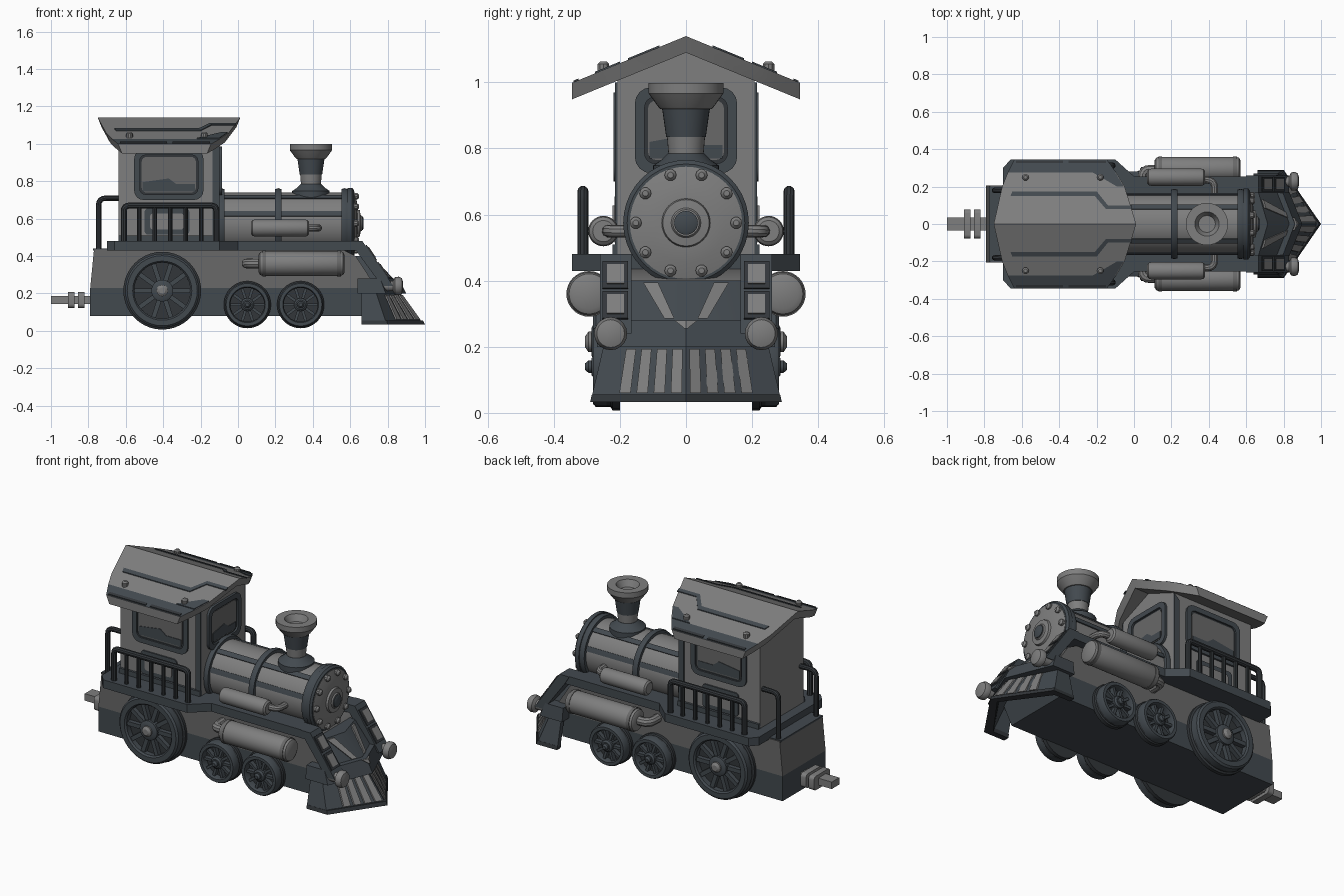
import bpy, bmesh, math
from mathutils import Vector

if "Cube" in bpy.data.objects:
    bpy.data.objects.remove(bpy.data.objects["Cube"], do_unlink=True)


def material(name, r, g, b):
    m = bpy.data.materials.new(name)
    m.use_nodes = True
    m.diffuse_color = (r, g, b, 1)
    m.node_tree.nodes["Principled BSDF"].inputs["Base Color"].default_value = (r, g, b, 1)
    return m


LIGHT = material("light grey", 0.21, 0.21, 0.21)
MID = material("mid grey", 0.14, 0.14, 0.14)
SLATE = material("slate", 0.055, 0.067, 0.078)
DARK = material("dark iron", 0.032, 0.037, 0.042)
made = []


def loft(name, sections, mat, closed=False):
    """Join equal point loops into a skin; cap the ends unless it is a closed ring."""
    me = bpy.data.meshes.new(name)
    bm = bmesh.new()
    rows = [[bm.verts.new(p) for p in s] for s in sections]
    pairs = list(zip(rows, rows[1:] + rows[:1])) if closed else list(zip(rows, rows[1:]))
    for a, b in pairs:
        for i in range(len(a)):
            j = (i + 1) % len(a)
            bm.faces.new((a[i], a[j], b[j], b[i]))
    if not closed:
        bm.faces.new(rows[0])
        bm.faces.new(rows[-1])
    bmesh.ops.recalc_face_normals(bm, faces=bm.faces)
    bm.to_mesh(me)
    bm.free()
    me.materials.append(mat)
    ob = bpy.data.objects.new(name, me)
    bpy.context.collection.objects.link(ob)
    made.append(ob)
    return ob


def place(p, a, axis):
    return {"x": (a, p[0], p[1]), "y": (p[0], a, p[1]), "z": (p[0], p[1], a)}[axis]


def prism(name, pts, a0, a1, axis, mat):
    return loft(name, [[place(p, a, axis) for p in pts] for a in (a0, a1)], mat)


def box(name, x0, x1, y0, y1, z0, z1, mat):
    return prism(name, [(x0, y0), (x1, y0), (x1, y1), (x0, y1)], z0, z1, "z", mat)


def turn(name, prof, loc, axis, mat, n=32, flip=1):
    """Revolve (radius, offset) pairs around an axis through loc."""
    secs = []
    for r, h in prof:
        ring = [(r * math.cos(math.tau * i / n), r * math.sin(math.tau * i / n)) for i in range(n)]
        secs.append([Vector(loc) + Vector(place(p, h * flip, axis)) for p in ring])
    return loft(name, secs, mat)


def tube(name, pts, r, mat, bend=0.04):
    """Round pipe through points, with rounded corners."""
    pts = [Vector(p) for p in pts]
    path = [pts[0]]
    for a, b, c in zip(pts, pts[1:], pts[2:]):
        p, q = b + (a - b).normalized() * bend, b + (c - b).normalized() * bend
        path += [p * (1 - t) ** 2 + b * 2 * t * (1 - t) + q * t * t for t in (0, 0.25, 0.5, 0.75, 1)]
    path.append(pts[-1])
    secs, u = [], None
    for i, p in enumerate(path):
        d = (path[min(i + 1, len(path) - 1)] - path[max(i - 1, 0)]).normalized()
        u = (d.orthogonal() if u is None else u - d * u.dot(d)).normalized()
        v = d.cross(u)
        secs.append([p + (u * math.cos(math.tau * k / 10) + v * math.sin(math.tau * k / 10)) * r for k in range(10)])
    return loft(name, secs, mat)


def rounded(cx, cz, w, h, r):
    out = []
    for k, (sx, sz) in enumerate(((1, 1), (-1, 1), (-1, -1), (1, -1))):
        for i in range(5):
            a = math.pi / 2 * (k + i / 4)
            out.append((cx + sx * (w / 2 - r) + r * math.cos(a), cz + sz * (h / 2 - r) + r * math.sin(a)))
    return out


def window(name, cx, cz, w, h, a, out, axis):
    """Raised frame, dark seal, pane and a darker reflection on the wall at offset a."""
    o, i = rounded(cx, cz, w, h, 0.05), rounded(cx, cz, w - 0.06, h - 0.06, 0.03)
    loops = [(o, a - out), (o, a + out * 1.4), (i, a + out * 1.4), (i, a - out)]
    loft(name + "_frame", [[place(p, d, axis) for p in pts] for pts, d in loops], SLATE, closed=True)
    prism(name + "_seal", i, a - out, a + out * 0.3, axis, DARK)
    prism(name + "_pane", rounded(cx, cz, w - 0.08, h - 0.08, 0.025), a - out, a + out * 0.6, axis, MID)
    l, r, b = cx - w / 2 + 0.045, cx + w / 2 - 0.045, cz - h / 2 + 0.045
    prism(name + "_reflection", [(l, b), (r, b), (r, b + 0.04), (cx + 0.04, b + 0.04), (cx, b + 0.07), (l, b + 0.05)],
          a, a + out, axis, SLATE)


# Chassis
prism("lower_chassis", [(-0.79, 0.08), (0.68, 0.08), (0.76, 0.23), (-0.79, 0.23)], -0.205, 0.205, "y", SLATE)
prism("upper_chassis", [(-0.79, 0.23), (0.74, 0.23), (0.63, 0.4), (0.56, 0.435), (-0.77, 0.435)], -0.205, 0.205, "y", MID)
box("rear_deck", -0.775, -0.6, -0.2, 0.2, 0.43, 0.44, SLATE)
edge = [(-0.7, 0.3), (-0.66, 0.345), (-0.1, 0.345), (0.0, 0.255), (0.66, 0.255), (0.66, 0.165), (0.56, 0.165)]
prism("running_board", edge + [(x, -y) for x, y in reversed(edge)], 0.43, 0.48, "z", SLATE)

# Boiler, bands and lengthwise strips
BZ = 0.575
turn("boiler", [(0.165, -0.12), (0.165, 0.6)], (0, 0, BZ), "x", LIGHT, 40)
for x in (-0.09, 0.215, 0.57):
    turn("boiler_band", [(0.16, -0.017), (0.183, -0.017), (0.188, 0), (0.183, 0.017), (0.16, 0.017)], (x, 0, BZ), "x", SLATE, 40)
for deg in (18, 57, 123, 162):
    arc = [(r * math.cos(math.radians(deg + d)), BZ + r * math.sin(math.radians(deg + d)))
           for r, ds in ((0.162, (-5, 0, 5)), (0.171, (5, 0, -5))) for d in ds]
    prism("boiler_strip", arc, -0.1, 0.57, "x", SLATE)
turn("smokebox_ring", [(0.16, 0.585), (0.19, 0.585), (0.19, 0.61), (0.178, 0.62)], (0, 0, BZ), "x", SLATE, 40)
turn("smokebox_door", [(0.17, 0.61), (0.17, 0.622), (0.12, 0.635), (0.075, 0.64)], (0, 0, BZ), "x", LIGHT, 40)
turn("door_boss", [(0.075, 0.635), (0.07, 0.652), (0.045, 0.655), (0.04, 0.662)], (0, 0, BZ), "x", LIGHT)
turn("door_knob", [(0.036, 0.65), (0.036, 0.667), (0.025, 0.672)], (0, 0, BZ), "x", SLATE)
for i in range(10):
    a = math.tau * i / 10
    turn("door_bolt", [(0.018, 0.61), (0.018, 0.638), (0.009, 0.648)], (0, 0.152 * math.cos(a), BZ + 0.152 * math.sin(a)), "x", LIGHT, 10)

# Chimney
C = (0.39, 0, 0)
turn("chimney_base", [(0.1, 0.71), (0.1, 0.748), (0.075, 0.765), (0.055, 0.785)], C, "z", SLATE)
turn("chimney_neck", [(0.052, 0.77), (0.058, 0.84)], C, "z", LIGHT)
turn("chimney_collar", [(0.06, 0.835), (0.073, 0.925)], C, "z", SLATE)
turn("chimney_cap", [(0.078, 0.92), (0.084, 0.926), (0.107, 0.958), (0.113, 0.966), (0.113, 0.998), (0.065, 0.998), (0.045, 0.96)], C, "z", LIGHT)

# Cab
gable = [(-0.208, 0.44), (0.208, 0.44), (0.208, 1.03), (0, 1.1), (-0.208, 1.03)]
prism("cab", gable, -0.64, -0.1, "x", LIGHT)
window("front_window", 0, 0.855, 0.31, 0.26, -0.1, 0.01, "x")
for s in (1, -1):
    window("side_window", -0.37, 0.835, 0.37, 0.27, s * 0.208, s * 0.008, "y")
    prism("cab_front_trim", [(-0.135, 0.48), (-0.1, 0.48), (-0.1, 1.0), (-0.135, 0.97)], s * 0.205, s * 0.215, "y", SLATE)
    prism("side_panel_frame", rounded(-0.38, 0.585, 0.24, 0.14, 0.02), s * 0.205, s * 0.216, "y", SLATE)
    prism("side_panel", rounded(-0.38, 0.585, 0.18, 0.085, 0.015), s * 0.21, s * 0.222, "y", LIGHT)
    box("cab_sill", -0.64, -0.1, s * 0.2, s * 0.222, 0.48, 0.51, SLATE)


# Roof, with slate on top of the eaves
def roof_z(y):
    return 1.14 - 0.41 * abs(y)


half = [(0, -0.75, 0.012), (0.2, -0.705, -0.05), (0.275, -0.675, -0.095), (0.345, -0.64, -0.145)]
secs = [(-y, a, b) for y, a, b in reversed(half[1:])] + half
roof = loft("roof", [[(a, y, roof_z(y)), (b, y, roof_z(y)), (b - 0.02, y, roof_z(y) - 0.05), (a + 0.02, y, roof_z(y) - 0.05)]
                     for y, a, b in secs], LIGHT)
roof.data.materials.append(SLATE)
for f in roof.data.polygons:
    f.material_index = int(abs(f.center.y) > 0.28 and f.normal.z > 0.5)
zig = [(-0.66, 0.15), (-0.21, 0.15), (-0.15, 0.08), (-0.01, 0.08), (-0.01, 0.1), (-0.14, 0.1), (-0.2, 0.175), (-0.65, 0.175)]
corner = [(-0.055, 0.2), (-0.09, 0.2), (-0.22, 0.275), (-0.1, 0.275)]
gutters = [[(x, 0.325), (x, 0.34), (x + w, 0.34), (x + w, 0.325)] for x, w in ((-0.63, 0.25), (-0.35, 0.2))]
for s in (1, -1):
    for shape, nm, mat in ((zig, "roof_stripe", SLATE), (corner, "roof_corner", SLATE),
                           (gutters[0], "roof_gutter", DARK), (gutters[1], "roof_gutter", DARK)):
        loft(nm, [[(x, s * y, roof_z(y) + d) for x, y in shape] for d in (-0.002, 0.005)], mat)
    for x in (-0.58, -0.18):
        turn("roof_bolt", [(0.018, -0.01), (0.018, 0.018), (0.01, 0.026)], (x, s * 0.25, roof_z(0.25)), "z", LIGHT, 10)

# Handrails
for s in (1, -1):
    y = s * 0.312
    tube("side_rail", [(-0.61, y, 0.46), (-0.61, y, 0.67), (-0.115, y, 0.67), (-0.115, y, 0.46)], 0.017, DARK, 0.03)
    for i in range(1, 6):
        x = -0.61 + 0.495 * i / 6
        tube("rail_post", [(x, y, 0.46), (x, y, 0.67)], 0.012, DARK)
    tube("rear_rail", [(-0.745, s * 0.18, 0.42), (-0.745, s * 0.18, 0.71), (-0.63, s * 0.18, 0.71)], 0.015, DARK)

# Side tanks and pipes
for s in (1, -1):
    for nm, x0, x1, y, z, r in (("upper_tank", 0.07, 0.38, 0.25, 0.55, 0.046), ("lower_tank", 0.11, 0.57, 0.293, 0.36, 0.066)):
        turn(nm, [(r * 0.7, x0), (r * 0.92, x0 + 0.008), (r, x0 + 0.022), (r, x1 - 0.022), (r * 0.92, x1 - 0.008), (r * 0.7, x1)],
             (0, s * y, z), "x", LIGHT)
    tube("upper_pipe", [(0.37, s * 0.235, 0.55), (0.43, s * 0.235, 0.55), (0.43, s * 0.14, 0.55)], 0.019, LIGHT)
    tube("lower_pipe", [(0.12, s * 0.29, 0.36), (0.045, s * 0.29, 0.36), (0.045, s * 0.19, 0.36)], 0.026, LIGHT)
    for x in (0.14, 0.54):
        turn("tank_band", [(0.06, -0.01), (0.069, -0.01), (0.069, 0.01), (0.06, 0.01)], (x, s * 0.293, 0.36), "x", MID)


# Wheels
def wheel(x, z, r, s, cap):
    loc = (x, 0, z)
    turn("wheel_disc", [(r, 0.2), (r, 0.222), (r * 0.95, 0.228), (r * 0.95, 0.24)], loc, "y", DARK, 40, s)
    rim = [(r * 0.95, 0.23), (r * 0.95, 0.272), (r * 0.9, 0.282), (r * 0.76, 0.282), (r * 0.72, 0.272), (r * 0.72, 0.23)]
    rings = [[(x + q * math.cos(math.tau * i / 40), s * h, z + q * math.sin(math.tau * i / 40)) for i in range(40)] for q, h in rim]
    loft("wheel_rim", rings, SLATE, closed=True)
    turn("wheel_hub", [(r * 0.28, 0.23), (r * 0.28, 0.278), (r * 0.2, 0.286)], loc, "y", SLATE, 24, s)
    turn("wheel_cap", [(r * 0.15, 0.28), (r * 0.15, 0.295), (r * 0.08, 0.305)], loc, "y", cap, 12, s)
    for i in range(10):
        a = math.tau * i / 10
        d, n = Vector((math.cos(a), math.sin(a))), Vector((-math.sin(a), math.cos(a))) * r * 0.06
        pts = [Vector((x, z)) + v for v in (d * r * 0.2 - n, d * r * 0.78 - n, d * r * 0.78 + n, d * r * 0.2 + n)]
        prism("wheel_spoke", pts, s * 0.23, s * 0.266, "y", SLATE)


for s in (1, -1):
    wheel(-0.405, 0.215, 0.208, s, LIGHT)
    wheel(0.05, 0.14, 0.126, s, SLATE)
    wheel(0.335, 0.14, 0.126, s, SLATE)


# Front end: wedge shapes that meet in a V, solid or as a bent blade
def wedge(name, low, high, mat, back=0.64, blade=0):
    secs = []
    for z, w, sd, t in (low, high):
        pts = [(back, -w), (sd, -w), (t, 0), (sd, w), (back, w)]
        if blade:
            v = w - blade
            pts += [(back, v), (sd - blade, v), (t - blade * 1.4, 0), (sd - blade, -v), (back, -v)]
        secs.append([(x, y, z) for x, y in pts])
    return loft(name, secs, mat)


wedge("nose", (0.27, 0.2, 0.76, 0.84), (0.4, 0.17, 0.665, 0.715), SLATE, 0.6)
wedge("buffer_beam", (0.2, 0.27, 0.79, 0.9), (0.28, 0.26, 0.76, 0.86), SLATE)
wedge("plough", (0.05, 0.285, 0.79, 0.98), (0.2, 0.25, 0.74, 0.87), SLATE, 0.66, 0.03)
wedge("plough_lip", (0.033, 0.29, 0.8, 1.0), (0.055, 0.285, 0.795, 0.99), DARK, 0.66, 0.035)


def strip(name, s, low, high, mat):
    """Thin plate on a V face; low and high are (z, y0, y1, tip x, backward rake)."""
    loft(name, [[(t - k * y + d, s * y, z) for y, d in ((y0, 0.002), (y1, 0.002), (y1, 0.011), (y0, 0.011))]
                for z, y0, y1, t, k in (low, high)], mat)


for s in (1, -1):
    for i in range(4):
        y = 0.012 + 0.052 * i
        strip("plough_slat", s, (0.06, y, y + 0.034, 0.973, 0.66), (0.193, y * 0.9, y * 0.9 + 0.03, 0.875, 0.52), LIGHT)
    strip("nose_stripe", s, (0.285, 0.035, 0.065, 0.826, 0.4), (0.395, 0.085, 0.13, 0.72, 0.3), LIGHT)
    strip("nose_point", s, (0.255, 0, 0.004, 0.873, 0.385), (0.28, 0, 0.035, 0.86, 0.385), LIGHT)
    # Sloped step boards with two light treads each
    prism("step_board", [(0.6, 0.48), (0.665, 0.48), (0.83, 0.24), (0.77, 0.24), (0.63, 0.43)], s * 0.165, s * 0.26, "y", SLATE)
    for t in (0.1, 0.48):
        for nm, g, h, d, mat in (("step_frame", 0, 0.34, 0.006, DARK), ("step_tread", 0.05, 0.29, 0.009, LIGHT)):
            q = [(0.665 + 0.165 * v, 0.48 - 0.24 * v) for v in (t + g, t + h)]
            pts = q + [(x + d, z + d * 0.7) for x, z in reversed(q)]
            prism(nm, pts, s * (0.175 + g * 0.25), s * (0.252 - g * 0.25), "y", mat)
    turn("buffer", [(0.028, 0.74), (0.028, 0.83), (0.048, 0.84), (0.05, 0.86), (0.042, 0.876), (0.022, 0.882)], (0, s * 0.228, 0.24), "x", LIGHT, 20)

# Rear coupling
box("coupling_bar", -1.0, -0.78, -0.036, 0.036, 0.145, 0.187, LIGHT)
for x in (-0.892, -0.838):
    prism("coupling_plate", rounded(0, 0.165, 0.155, 0.085, 0.02), x - 0.018, x + 0.018, "x", LIGHT)

# Smooth round parts and keep edges sharp
bpy.ops.object.select_all(action="DESELECT")
for ob in made:
    ob.select_set(True)
bpy.context.view_layer.objects.active = made[0]
bpy.ops.object.shade_smooth_by_angle(angle=math.radians(35))
